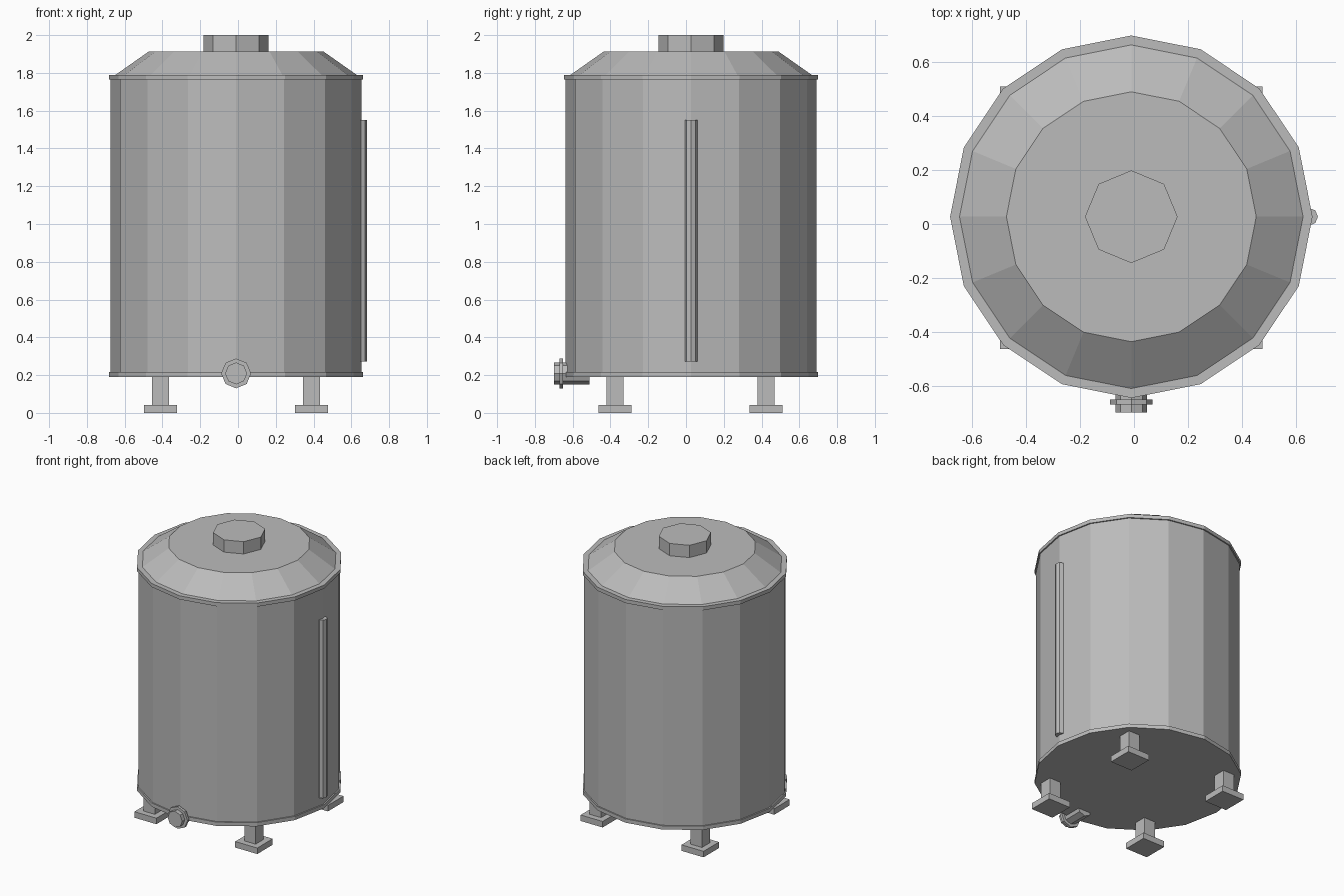
import bpy, math

if "Cube" in bpy.data.objects:
    bpy.data.objects.remove(bpy.data.objects["Cube"])

CX, CY = -0.01, 0.027          # tank axis

steel = bpy.data.materials.new("brushed_grey")
steel.diffuse_color = (0.5, 0.5, 0.5, 1)
steel.use_nodes = True
steel.node_tree.nodes["Principled BSDF"].inputs["Base Color"].default_value = steel.diffuse_color


def finish(name):
    ob = bpy.context.object
    ob.name = name
    ob.data.materials.append(steel)
    return ob


def drum(name, sides, r1, r2, lo, hi, x=CX, y=CY):
    """Upright faceted cylinder or cone with corners on the axes."""
    bpy.ops.mesh.primitive_cone_add(vertices=sides, radius1=r1, radius2=r2,
                                    depth=hi - lo, location=(x, y, (lo + hi) / 2))
    return finish(name)


def pipe(name, r, y0, y1, z):
    """Octagonal cylinder running front to back."""
    bpy.ops.mesh.primitive_cylinder_add(vertices=8, radius=r, depth=y1 - y0,
                                        location=(CX, (y0 + y1) / 2, z),
                                        rotation=(math.pi / 2, 0, 0))
    return finish(name)


def box(name, x, y, width, lo, hi):
    bpy.ops.mesh.primitive_cube_add(size=1, location=(x, y, (lo + hi) / 2))
    bpy.context.object.scale = (width, width, hi - lo)
    return finish(name)


# Tank shell, rims, sloped roof and hatch
drum("tank_body", 16, 0.664, 0.664, 0.195, 1.785)
drum("bottom_rim", 16, 0.673, 0.673, 0.19, 0.217)
drum("top_rim", 16, 0.673, 0.673, 1.764, 1.79)
drum("roof", 16, 0.638, 0.464, 1.79, 1.912)
drum("hatch", 8, 0.172, 0.172, 1.912, 2.0)

# Level gauge on the right side
drum("level_gauge", 8, 0.033, 0.033, 0.273, 1.55, x=0.65)

# Drain outlet at the front
pipe("outlet_pipe", 0.058, -0.70, -0.511, 0.209)
pipe("outlet_flange", 0.079, -0.67, -0.651, 0.209)

# Four legs with square feet
for sx in (-1, 1):
    for sy in (-1, 1):
        x, y = CX + sx * 0.4, CY + sy * 0.4 - 0.003
        box("leg", x, y, 0.09, 0.04, 0.195)
        box("foot", x, y, 0.175, 0.0, 0.043)
